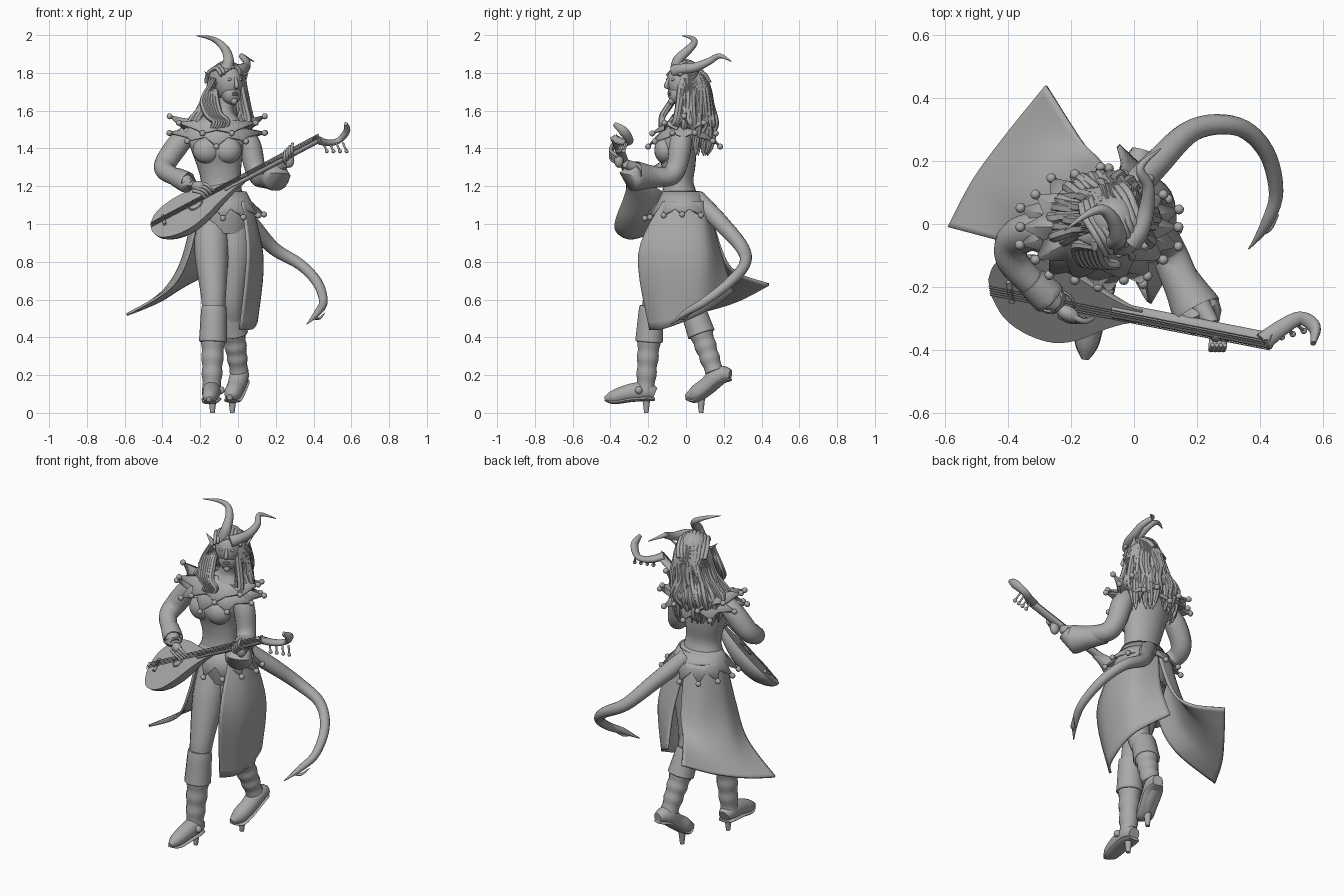
import bpy, bmesh, math, random
from mathutils import Vector, Matrix

random.seed(4)
default_cube = bpy.data.objects.get("Cube")
if default_cube:
    bpy.data.objects.remove(default_cube, do_unlink=True)

stone = bpy.data.materials.new("plain grey")
stone.use_nodes = True
grey = (.4, .4, .4, 1)
stone.diffuse_color = grey
stone.node_tree.nodes["Principled BSDF"].inputs["Base Color"].default_value = grey


def finish(name, bm, angle=50):
    """Turn a bmesh into a named, shaded object."""
    bmesh.ops.recalc_face_normals(bm, faces=bm.faces)
    mesh = bpy.data.meshes.new(name)
    bm.to_mesh(mesh)
    bm.free()
    mesh.materials.append(stone)
    obj = bpy.data.objects.new(name, mesh)
    bpy.context.collection.objects.link(obj)
    bpy.ops.object.select_all(action='DESELECT')
    bpy.context.view_layer.objects.active = obj
    obj.select_set(True)
    bpy.ops.object.shade_smooth_by_angle(angle=math.radians(angle))
    return obj


def spline(points, steps):
    """Smooth curve through tuples of any length."""
    points = [tuple(p) for p in points]
    padded = [points[0]] + points + [points[-1]]
    result = []
    for p, q, r, s in zip(padded, padded[1:], padded[2:], padded[3:]):
        for k in range(steps):
            t = k / steps
            result.append(tuple(
                b + t * (c - a) / 2 + t * t * (2 * a - 5 * b + 4 * c - d) / 2
                + t ** 3 * (3 * b - a - 3 * c + d) / 2 for a, b, c, d in zip(p, q, r, s)))
    return result + [points[-1]]


def loft(name, rings, angle=50, capped=True, closed=True):
    """Bridge rows of points."""
    bm = bmesh.new()
    rows = [[bm.verts.new(p) for p in ring] for ring in rings]
    for low, high in zip(rows, rows[1:]):
        count = len(low)
        for i in range(count if closed else count - 1):
            j = (i + 1) % count
            bm.faces.new((low[i], low[j], high[j], high[i]))
    if capped and closed:
        bm.faces.new(rows[0])
        bm.faces.new(rows[-1])
    return finish(name, bm, angle)


def tube(name, points, steps=6, sides=14, flat=1):
    """Tapering limb through (x, y, z, radius) points."""
    path = spline(points, steps)
    centres = [Vector(p[:3]) for p in path]
    rings, side = [], None
    for i, centre in enumerate(centres):
        ahead = (centres[min(i + 1, len(path) - 1)] - centres[max(i - 1, 0)]).normalized()
        if side is None:
            side = ahead.cross(Vector((0, 1, 0) if abs(ahead.z) > .8 else (0, 0, 1)))
        side = (side - ahead * side.dot(ahead)).normalized()
        other = ahead.cross(side)
        radius = max(path[i][3], .001)
        rings.append([centre + radius * (side * math.cos(a) + other * math.sin(a) * flat)
                      for a in (math.tau * k / sides for k in range(sides))])
    return loft(name, rings)


def ball(name, place, size, turn=0, detail=20):
    size = size if isinstance(size, tuple) else (size,) * 3
    bm = bmesh.new()
    where = Matrix.Translation(place) @ Matrix.Rotation(turn, 4, 'Z') @ Matrix.Diagonal((*size, 1))
    bmesh.ops.create_uvsphere(bm, u_segments=detail, v_segments=detail // 2, radius=1, matrix=where)
    return finish(name, bm)


def thicken(obj, amount):
    solid = obj.modifiers.new("thickness", 'SOLIDIFY')
    solid.thickness = amount
    solid.offset = 0


def oval(x, y, z, rx, ry, count=28):
    return [(x + rx * math.cos(math.tau * k / count), y + ry * math.sin(math.tau * k / count), z)
            for k in range(count)]


# Torso, bodice and neck
torso = [(-.08, -.01, .95, .13, .1), (-.08, -.01, 1.05, .145, .12), (-.09, -.03, 1.14, .12, .1),
         (-.09, -.04, 1.22, .105, .08), (-.1, -.04, 1.31, .118, .09), (-.11, -.05, 1.4, .14, .105),
         (-.11, -.03, 1.48, .155, .085), (-.09, -.02, 1.55, .1, .065),
         (-.07, -.01, 1.6, .046, .05), (-.05, -.01, 1.68, .045, .05)]
loft("torso", [oval(*row) for row in spline(torso, 4)])
for x in (-.165, -.055):
    ball("bust", (x, -.11, 1.39), (.075, .058, .07))
loft("belt", [oval(-.085, -.025, z, r, r * .85) for z, r in ((1.14, .12), (1.145, .13), (1.17, .12), (1.175, .11))])


# Pointed collar layers and hip trim, each tip with a round bell
def pointed_trim(name, centre, tips, rows, lift, drop, turn=0):
    cx, cy = centre
    rings = []
    for level, (z, rx, ry) in enumerate(rows):
        ring = []
        for k in range(tips * 2):
            a = math.pi * k / tips + turn
            tip = level == len(rows) - 1 and k % 2 == 0
            grow = 1.36 if tip else 1
            height = z + (lift * math.cos(a) ** 2 - drop if tip else 0)
            ring.append((cx + rx * grow * math.cos(a), cy + ry * grow * math.sin(a), height))
            if tip:
                ball(name + "_bell", ring[-1], .016, detail=12)
        rings.append(ring)
    thicken(loft(name, rings, 30, capped=False), .01)


pointed_trim("upper_collar", (-.11, -.01), 10, [(1.58, .06, .055), (1.545, .12, .08), (1.5, .185, .13)], .1, .03)
pointed_trim("lower_collar", (-.11, -.01), 10, [(1.54, .12, .08), (1.5, .17, .11), (1.46, .195, .14)], .08, .05, .3)
pointed_trim("hip_trim", (-.08, -.02), 12, [(1.17, .12, .1), (1.12, .145, .125), (1.08, .16, .145)], .02, .05)


# Coat tails, spanned between waist, middle and hem curves
def coat_tail(name, curves):
    across = [spline(curve, 6) for curve in curves]
    columns = [spline(column, 6) for column in zip(*across)]
    thicken(loft(name, columns, capped=False, closed=False), .014)


coat_tail("right_coat_tail", [
    [(-.2, -.08, 1.12), (-.22, 0, 1.12), (-.17, .09, 1.12), (-.07, .11, 1.12)],
    [(-.26, -.1, .84), (-.29, .03, .82), (-.21, .16, .83), (-.1, .19, .85)],
    [(-.36, -.07, .66), (-.38, .08, .66), (-.3, .21, .69), (-.17, .27, .74)],
    [(-.59, -.01, .52), (-.51, .14, .55), (-.4, .29, .6), (-.28, .44, .68)]])
coat_tail("left_coat_tail", [
    [(.02, -.12, 1.12), (.065, -.03, 1.12), (.03, .08, 1.12), (-.08, .11, 1.12)],
    [(.05, -.25, .84), (.12, -.1, .82), (.11, .1, .83), (-.04, .18, .85)],
    [(.01, -.19, .44), (.08, -.1, .45), (.09, .09, .53), (-.05, .25, .64)]])

# Legs, folded boots, soles and pegs
tube("right_leg", [(-.14, -.02, 1.02, .085), (-.14, -.08, .85, .09), (-.13, -.16, .62, .066), (-.13, -.18, .5, .058)])
tube("left_leg", [(-.02, 0, 1.02, .085), (-.02, -.01, .85, .088), (-.03, 0, .62, .066), (-.03, .04, .5, .058)])
boots = {"right": [Vector((-.13, -.19, .46)), Vector((-.14, -.215, .12))],
         "left": [Vector((-.03, .06, .48)), Vector((.005, .15, .22))]}
for side, (knee, ankle) in boots.items():
    shaft = []
    for k in range(9):
        crease = .0025 * (-1) ** k
        shaft.append((*knee.lerp(ankle, k / 8), .066 - .018 * k / 8 + crease))
    tube(side + "_boot_shaft", shaft, 3)
    cuff = [(*knee.lerp(ankle, t), r) for t, r in ((-.3, .058), (-.27, .067), (.15, .073), (.24, .074), (.25, .06))]
    tube(side + "_boot_cuff", cuff, 3)
feet = {"right": [(-.14, -.165, .1, .035), (-.14, -.21, .115, .05), (-.142, -.29, .108, .048),
                  (-.15, -.38, .085, .037), (-.155, -.43, .075, .012)],
        "left": [(.025, .235, .2, .03), (.01, .18, .2, .05), (-.01, .11, .14, .048),
                 (-.03, .05, .1, .044), (-.045, .0, .085, .014)]}
for side, path in feet.items():
    tube(side + "_foot", path)
    tube(side + "_sole", [(x, y, z - r * .8, r * 1.05) for x, y, z, r in path], flat=.25)
for x, y in ((-.135, -.21), (-.03, .08)):
    tube("foot_peg", [(x, y, 0, .012), (x, y, .08, .022)], 2)
ball("boot_bell", (-.09, -.25, .12), .02)

# Arms, flared cuffs and hands
tube("right_arm", [(-.25, -.02, 1.49, .045), (-.31, -.02, 1.43, .06), (-.38, -.05, 1.33, .058),
                   (-.385, -.12, 1.28, .05), (-.3, -.21, 1.235, .044), (-.24, -.26, 1.21, .03)])
tube("left_arm", [(.01, -.02, 1.49, .045), (.06, -.03, 1.42, .06), (.09, -.05, 1.3, .055),
                  (.12, -.1, 1.25, .053), (.18, -.21, 1.27, .042), (.25, -.32, 1.32, .024)])
tube("left_cuff", [(.11, -.11, 1.245, .05), (.16, -.2, 1.25, .064), (.2, -.275, 1.255, .08), (.19, -.255, 1.26, .05)])
tube("right_cuff", [(-.33, -.18, 1.25, .05), (-.27, -.235, 1.22, .056), (-.265, -.24, 1.22, .04)], 4)
ball("right_palm", (-.21, -.285, 1.2), (.04, .025, .028), -.5)
ball("left_palm", (.27, -.355, 1.335), (.028, .025, .038))
for k in range(4):
    f = k * .013
    tube("right_finger", [(-.2 - f, -.29, 1.215 - f, .01), (-.16 - f, -.31, 1.205 - f, .009),
                          (-.13 - f, -.3, 1.175 - f, .006)], 3, 8)
    tube("left_finger", [(.25 + f, -.36, 1.32 + f, .01), (.245 + f, -.4, 1.35 + f, .009),
                         (.25 + f, -.385, 1.39 + f, .007)], 3, 8)

# Lute: flat face, rounded back, neck, strings, curled head and tuning pegs
along = Vector((.87, -.17, .46)).normalized()
facing = Vector((0, -.55, .8))
facing = (facing - along * facing.dot(along)).normalized()
across = facing.cross(along)
lute_end = Vector((-.46, -.2, .98))


def on_lute(t, w, n):
    return lute_end + along * t + across * w + facing * n


def bowl_ring(t, width, depth):
    arc = [(math.cos(math.pi * k / 14), math.sin(math.pi * k / 14)) for k in range(15)]
    return [on_lute(t, width * (c - .08), -depth * s) for c, s in arc]


bowl = [(0, .03, .02), (.035, .105, .05), (.11, .15, .085), (.21, .162, .095), (.31, .13, .085),
        (.41, .075, .06), (.5, .035, .035), (.56, .025, .02)]
loft("lute_body", [bowl_ring(*row) for row in spline(bowl, 4)])
tube("lute_neck", [(*on_lute(t, 0, -.005), .026) for t in (.45, .75, 1.03)], flat=.6)
tube("lute_bridge", [(*on_lute(.08, w, .006), .009) for w in (-.04, .04)], 2)
tube("sound_hole_rim", [(*on_lute(.27 + .04 * math.cos(a), .04 * math.sin(a), .001), .005)
                        for a in (math.tau * k / 12 for k in range(13))], 2, 6)
for k in range(5):
    w = (k - 2) * .009
    tube("string", [(*on_lute(t, w, .018), .002) for t in (.01, 1.03)], 1, 5)
tube("lute_head", [(.41, -.375, 1.45, .03), (.47, -.33, 1.43, .026), (.53, -.3, 1.44, .022),
                   (.575, -.33, 1.49, .026), (.57, -.38, 1.53, .012)], flat=.7)
for k in range(4):
    peg = Vector((.45 + k * .035, -.34 + k * .01, 1.43))
    tip = peg + Vector((.02, -.02, -.045))
    tube("tuning_peg", [(*peg, .006), (*tip, .005)], 2, 8)
    ball("peg_knob", tip, .011, detail=10)

# Head and face, turned a little to the model's left
skull = Vector((-.05, -.015, 1.75))
yaw = .45


def on_face(x, y, z):
    return skull + Matrix.Rotation(yaw, 3, 'Z') @ Vector((x, y, z))


ball("skull", skull, (.075, .09, .1), yaw)
ball("jaw", on_face(0, -.035, -.06), (.053, .05, .058), yaw)
ball("chin", on_face(0, -.068, -.1), .018)
tube("nose", [(*on_face(0, -.083, .025), .007), (*on_face(0, -.1, -.018), .012), (*on_face(0, -.083, -.026), .008)])
for z in (-.055, -.065):
    ball("lip", on_face(0, -.079, z), (.02, .01, .006), yaw)
for s in (-1, 1):
    ball("eye", on_face(s * .03, -.076, .015), (.014, .009, .008), yaw)
    tube("pointed_ear", [(*on_face(s * .07, 0, -.01), .022), (*on_face(s * .095, .01, .02), .02),
                         (*on_face(s * .13, .03, .06), .002)], flat=.4)

# Swept hair: cap, braided rows and long wavy locks
ball("hair_cap", on_face(0, .03, .02), (.085, .085, .095), yaw)
for k in range(9):
    x = (k - 4) * .018
    top = .112 - abs(x) * .5
    tube("hair_row", [(*on_face(x, -.06, top - .04), .008), (*on_face(x, 0, top), .012),
                      (*on_face(x * 1.1, .08, top - .03), .013), (*on_face(x, .12, .0), .012)], 4, 8)
for k in range(60):
    a = -2.1 + 4.2 * k / 59
    s, c = math.sin(a), math.cos(a)
    loose = random.uniform(.85, 1.15)
    sway = [random.uniform(-.018, .018) for _ in range(3)]
    front = max(0, -c)
    right = max(0, -s)
    end = 1.4 + random.uniform(-.04, .06) + front * .08
    tube("hair_lock", [(-.055 + .075 * s, .015 + .06 * c, 1.81, .014),
                       (-.06 + .092 * s, .02 + .095 * c, 1.72, .019),
                       (-.075 + .105 * s * loose + sway[0], .02 + .1 * c * loose, 1.63, .02),
                       (-.085 + .125 * s * loose - right * .04 + sway[1], .02 + .12 * c + sway[2], 1.54, .02),
                       (-.09 + .13 * s - right * .03, .02 + .11 * c * loose - front * .06, end + .06, .016),
                       (-.1 + .13 * s + sway[2], .02 + .1 * c - front * .09, end, .003)], 4, 7)
for k in range(6):
    f = (k - 2.5) * .014
    tube("front_lock", [(-.125, -.04 + f, 1.77, .012), (-.15 + f, -.07, 1.66, .017), (-.13 + f, -.12, 1.58, .018),
                        (-.09 + f, -.13, 1.54, .016), (-.12 + f, -.14, 1.49, .003)], 4, 7)

# Horns
tube("right_horn", [(-.06, -.05, 1.82, .034), (-.05, -.04, 1.87, .028), (-.065, .01, 1.92, .023),
                    (-.1, .045, 1.96, .017), (-.15, .03, 1.985, .011), (-.22, -.02, 1.997, .002)])
tube("left_horn", [(-.01, -.06, 1.81, .034), (.02, -.02, 1.82, .029), (.04, .05, 1.83, .025),
                   (.045, .12, 1.86, .019), (.02, .18, 1.89, .013), (.085, .24, 1.86, .002)])

# Tail with a barbed tip
tube("tail", [(-.05, .06, 1.13, .05), (.07, .19, 1.0, .044), (.19, .3, .87, .036), (.33, .31, .785, .03),
              (.42, .23, .69, .027), (.452, .1, .59, .023), (.42, .0, .53, .018), (.365, -.08, .47, .002)])
tube("tail_barb", [(.4, -.03, .5, .01), (.43, -.01, .5, .012), (.46, .03, .53, .002)], flat=.5)
